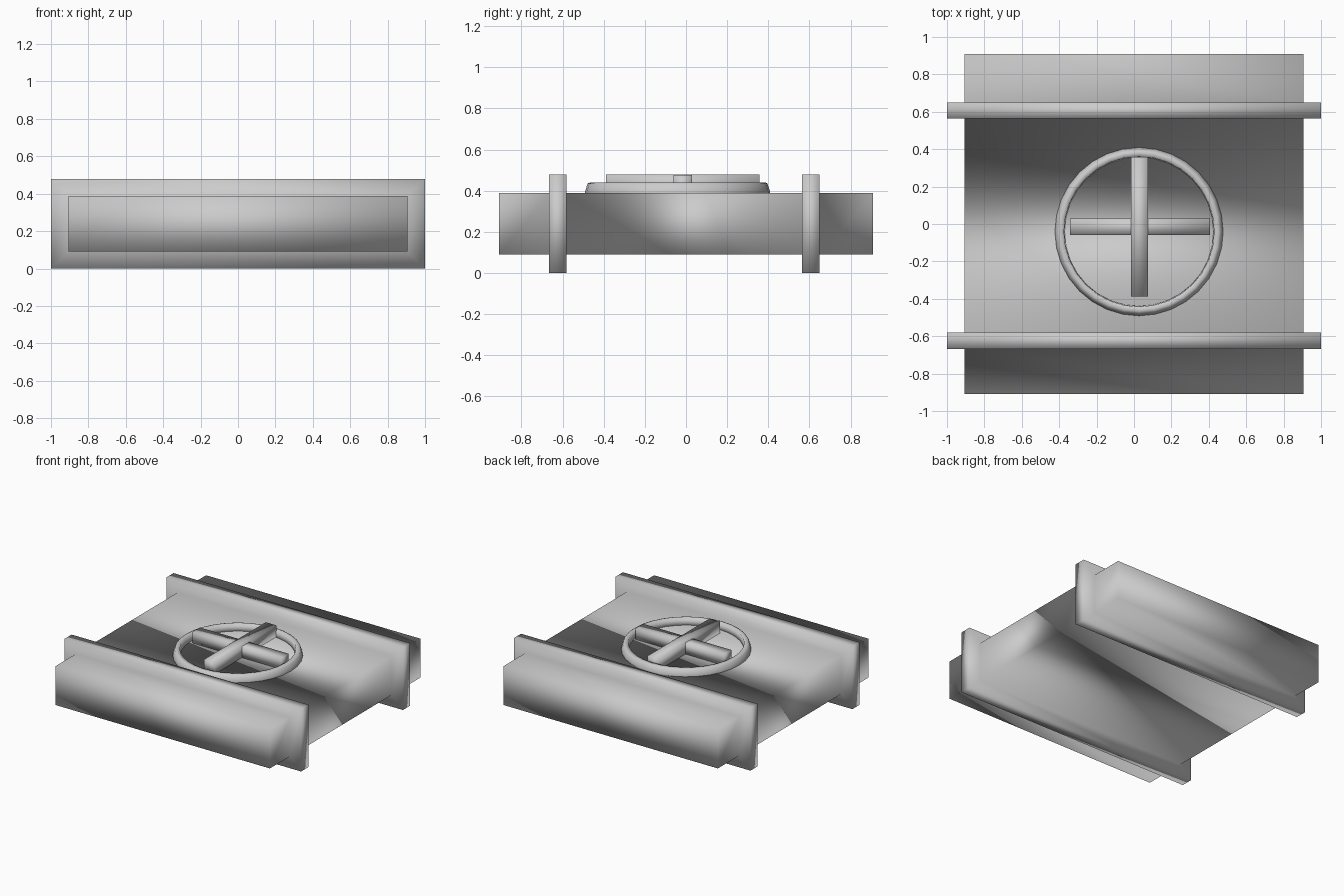
import bpy, bmesh, math

if "Cube" in bpy.data.objects:
    bpy.data.objects.remove(bpy.data.objects["Cube"])


def finish(bm, name):
    bmesh.ops.recalc_face_normals(bm, faces=bm.faces)
    for f in bm.faces:
        f.smooth = True
    me = bpy.data.meshes.new(name)
    bm.to_mesh(me)
    bm.free()
    ob = bpy.data.objects.new(name, me)
    bpy.context.collection.objects.link(ob)
    return ob


def loft(name, loops, closed=False):
    """Skin matching loops of points; cap the ends unless closed on itself."""
    bm = bmesh.new()
    rings = [[bm.verts.new(p) for p in loop] for loop in loops]
    n = len(rings[0])
    pairs = list(zip(rings, rings[1:]))
    if closed:
        pairs.append((rings[-1], rings[0]))
    else:
        bm.faces.new(rings[0])
        bm.faces.new(rings[-1])
    for p, q in pairs:
        for j in range(n):
            k = (j + 1) % n
            bm.faces.new((p[j], q[j], q[k], p[k]))
    return finish(bm, name)


def section(x0, x1, y, z0, z1):
    return [(x0, y, z0), (x1, y, z0), (x1, y, z1), (x0, y, z1)]


# slab with two raised bands, one smooth-shaded skin running front to back
def slab(y):
    return section(-0.905, 0.905, y, 0.09, 0.388)


def band(y):
    return section(-1, 1, y, 0, 0.478)


loft("banded_body", [
    slab(-0.908),
    slab(-0.667), band(-0.667), band(-0.58), slab(-0.58),
    slab(0.563), band(0.563), band(0.65), slab(0.65),
    slab(0.908)])

# handwheel rim: closed profile spun round its axis, base sunk into the slab
CX, CY, SIDES = 0.027, -0.041, 32
profile = [(0.45, 0.37), (0.45, 0.395), (0.437, 0.435), (0.425, 0.44),
           (0.402, 0.44), (0.397, 0.37)]
turns = [2 * math.pi * i / SIDES for i in range(SIDES)]
loft("wheel_rim", [[(CX + r * math.cos(a), CY + r * math.sin(a), z)
                    for r, z in profile] for a in turns], closed=True)

# crossed bars inside the rim
for name, x, y, top in (
        ("cross_bar_side_to_side", (-0.343, 0.406), (-0.06, 0.03), 0.475),
        ("cross_bar_front_to_back", (-0.015, 0.074), (-0.388, 0.357), 0.478)):
    loft(name, [section(*x, y[0], 0.39, top), section(*x, y[1], 0.39, top)])
